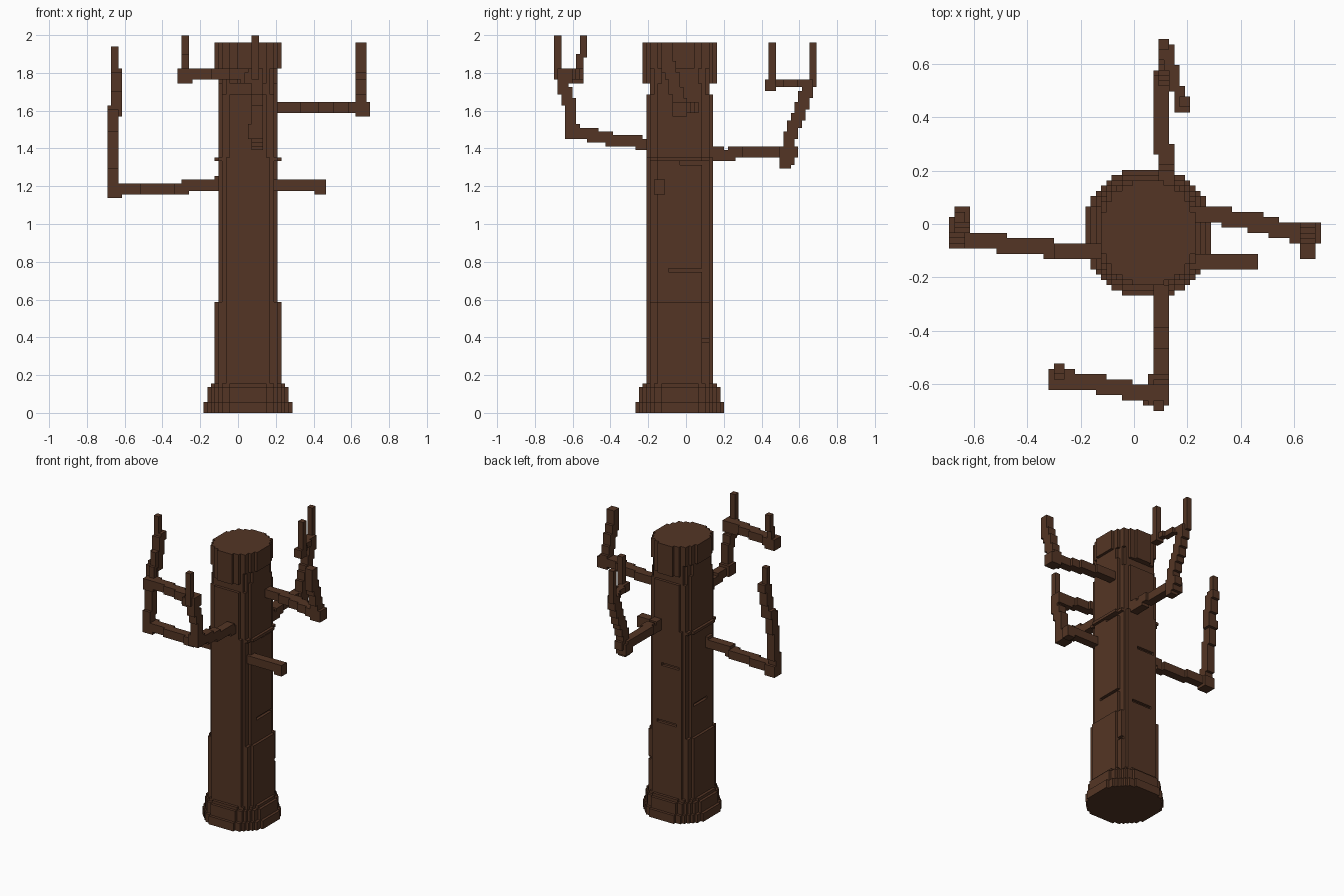
import bpy, bmesh, math
from mathutils import Vector

H = 0.0196                              # block size
ORG = Vector((0.053, -0.033, 0.0))      # trunk axis at the ground

bark = bpy.data.materials.new("dark brown bark")
bark.diffuse_color = (0.088, 0.036, 0.018, 1)


def build(name, cells):
    """Turn a set of block cells into a mesh of its exposed faces."""
    bm = bmesh.new()
    verts = {}

    def vert(p):
        if p not in verts:
            verts[p] = bm.verts.new(ORG + Vector(p) * H)
        return verts[p]

    for c in cells:
        for axis in range(3):
            for side in (0, 1):
                n = list(c)
                n[axis] += 1 if side else -1
                if tuple(n) in cells:
                    continue
                u, v = (axis + 1) % 3, (axis + 2) % 3
                quad = []
                for a, b in ((0, 0), (1, 0), (1, 1), (0, 1)):
                    p = list(c)
                    p[axis] += side
                    p[u] += a
                    p[v] += b
                    quad.append(vert(tuple(p)))
                bm.faces.new(quad if side else quad[::-1])
    me = bpy.data.meshes.new(name)
    bm.to_mesh(me)
    bm.free()
    me.materials.append(bark)
    ob = bpy.data.objects.new(name, me)
    bpy.context.collection.objects.link(ob)
    return ob


def box(x0, x1, y0, y1, z0, z1):
    """Cells filling a box given in model units."""
    lo = [round((a - o) / H) for a, o in zip((x0, y0, z0), ORG)]
    hi = [max(l + 1, round((a - o) / H)) for a, o, l in zip((x1, y1, z1), ORG, lo)]
    return {(i, j, k) for i in range(lo[0], hi[0])
            for j in range(lo[1], hi[1]) for k in range(lo[2], hi[2])}


def limb(points, size=3):
    """Cells along a path, stamped with a size-cubed block."""
    cells = set()
    for a, b in zip(points, points[1:]):
        a, b = Vector(a), Vector(b)
        steps = max(1, math.ceil((b - a).length / (H * 0.7)))
        for s in range(steps + 1):
            p = (a.lerp(b, s / steps) - ORG) / H
            # keep the block inside the path ends along z
            base = [math.floor(q - size / 2 + 0.5) for q in p]
            cells |= {(base[0] + i, base[1] + j, base[2] + k)
                      for i in range(size) for j in range(size) for k in range(size)}
    return cells


def knot(x, y, z, size=4):
    return limb([(x, y, z), (x, y, z)], size)


# trunk: stacked rounded-square layers (top layer index, rx, ry, roundness)
layers = [(3, 12.3, 12.3, 2.1), (7, 11.4, 11.4, 2.2), (8, 10.2, 10.2, 2.6),
          (30, 9, 9, 4), (68, 8, 9, 4.2), (69, 9, 9, 4), (86, 8, 9, 4),
          (89, 8, 8, 4), (93, 8, 10, 2.5), (100, 9, 10, 2.3)]
trunk = set()
k0 = 0
for k1, rx, ry, n in layers:
    for k in range(k0, k1):
        for i in range(-13, 13):
            for j in range(-13, 13):
                if abs((i + .5) / rx) ** n + abs((j + .5) / ry) ** n <= 1:
                    trunk.add((i, j, k))
    k0 = k1

# shallow bark grooves
for b in [(-0.05, 0.10, -0.23, -0.20, 1.02, 1.04),
          (-0.11, 0.09, -0.23, -0.20, 0.31, 0.33),
          (0.19, 0.24, -0.10, 0.11, 0.75, 0.77),
          (0.19, 0.24, -0.04, 0.13, 1.32, 1.34),
          (0.19, 0.24, 0.09, 0.15, 0.37, 0.39),
          (-0.02, 0.13, 0.13, 0.15, 0.66, 0.68),
          (-0.04, 0.10, 0.13, 0.15, 1.08, 1.10),
          (-0.13, -0.09, -0.10, 0.06, 0.80, 0.82)]:
    trunk -= box(*b)
build("trunk", trunk)

# left branch with tall upright
left = limb([(-0.07, -0.10, 1.22), (-0.20, -0.10, 1.20), (-0.40, -0.085, 1.19),
             (-0.66, -0.05, 1.19)])
left |= knot(-0.66, -0.05, 1.18)
left |= limb([(-0.66, -0.06, 1.2), (-0.665, -0.03, 1.5), (-0.64, 0.01, 1.7),
              (-0.645, 0.03, 1.80)])
left |= limb([(-0.65, 0.03, 1.80), (-0.65, 0.03, 1.92)], 2)
build("left_branch", left)

# right branch with upright leaning forward
right = limb([(0.18, 0.04, 1.61), (0.31, 0.03, 1.61), (0.45, 0.01, 1.615),
              (0.56, -0.025, 1.615), (0.66, -0.045, 1.615)])
right |= knot(0.655, -0.03, 1.605)
right |= limb([(0.645, -0.03, 1.63), (0.645, -0.07, 1.78), (0.645, -0.11, 1.87),
               (0.645, -0.11, 1.93)])
build("right_branch", right)

# short twig on the right
build("short_twig", limb([(0.18, -0.13, 1.205), (0.30, -0.14, 1.21),
                          (0.44, -0.135, 1.195)]))

# front branch, upright and forked side twig
front = limb([(0.11, -0.18, 1.425), (0.11, -0.36, 1.44), (0.10, -0.50, 1.47),
              (0.10, -0.62, 1.48)])
front |= knot(0.10, -0.61, 1.48)
front |= limb([(0.10, -0.61, 1.48), (0.11, -0.61, 1.62), (0.11, -0.64, 1.70),
               (0.10, -0.66, 1.78)])
front |= knot(0.10, -0.65, 1.78)
front |= limb([(0.10, -0.68, 1.78), (0.10, -0.68, 1.98)], 2)
build("front_branch", front)
side = limb([(0.08, -0.65, 1.78), (-0.05, -0.615, 1.79), (-0.27, -0.575, 1.785)])
side |= knot(-0.28, -0.575, 1.775)
side |= limb([(-0.28, -0.58, 1.78), (-0.28, -0.55, 1.90), (-0.28, -0.545, 1.98)], 2)
build("front_side_twig", side)

# back branch, upright and forked side twig
back = limb([(0.13, 0.12, 1.375), (0.13, 0.22, 1.37), (0.10, 0.32, 1.38),
             (0.10, 0.46, 1.385), (0.12, 0.57, 1.38)])
back |= knot(0.12, 0.54, 1.35)
back |= limb([(0.12, 0.53, 1.33), (0.12, 0.56, 1.5), (0.12, 0.60, 1.58),
              (0.12, 0.65, 1.73)])
back |= limb([(0.12, 0.66, 1.74), (0.11, 0.68, 1.80), (0.11, 0.68, 1.94)], 2)
build("back_branch", back)
fork = limb([(0.13, 0.65, 1.74), (0.15, 0.54, 1.735), (0.18, 0.45, 1.735)], 2)
fork |= knot(0.18, 0.45, 1.735, 3)
fork |= limb([(0.185, 0.45, 1.74), (0.185, 0.45, 1.94)], 2)
build("back_side_twig", fork)
